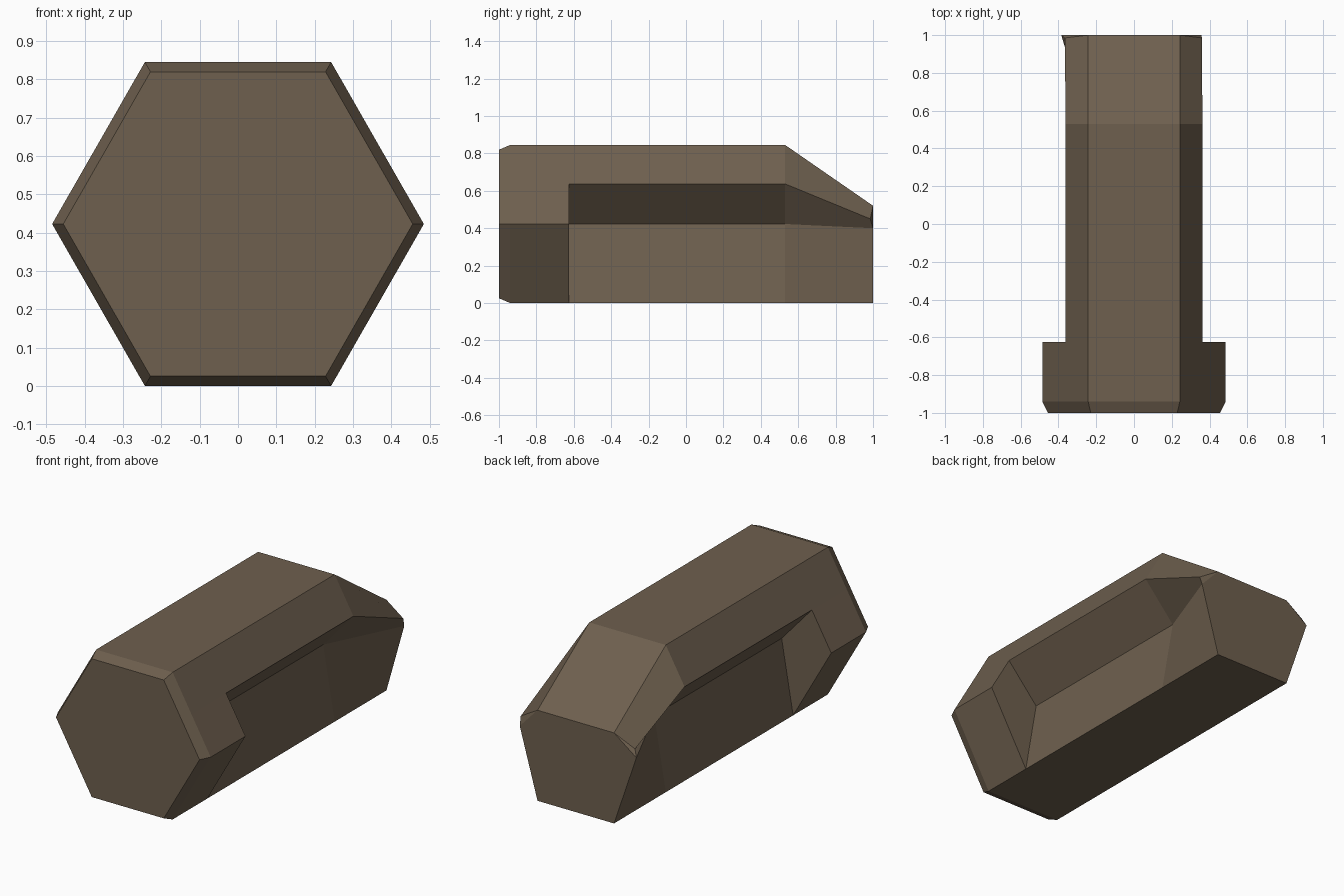
import bpy, bmesh

if "Cube" in bpy.data.objects:
    bpy.data.objects.remove(bpy.data.objects["Cube"])

# One flat colour for the whole part
mat = bpy.data.materials.new("dark_brown")
mat.diffuse_color = (0.156, 0.116, 0.077, 1)
mat.use_nodes = True
mat.node_tree.nodes["Principled BSDF"].inputs["Base Color"].default_value = mat.diffuse_color

MID = 0.4225                      # height of the hexagon's centre
HEX = [(0.243, 0.845), (0.362, 0.637), (0.485, MID), (0.243, 0.0)]
GROOVE = HEX[:2] + [(0.17, MID)] + HEX[3:]


def section(half, y, scale=1.0):
    """Closed section mirrored from its right half (top to bottom)."""
    pts = [(x * scale, y, MID + (z - MID) * scale) for x, z in half]
    return pts + [(-x, yy, z) for x, yy, z in reversed(pts)]


# Slanted back end, where the side grooves run out (slightly uneven left and right)
back = [(0.243, 1, 0.52), (0.36, 0.985, 0.45), (0.356, 1, 0.40), (0.243, 1, 0),
        (-0.243, 1, 0), (-0.385, 1, 0.415), (-0.366, 0.985, 0.455), (-0.243, 1, 0.52)]

rings = [
    section(HEX, -1.0, 0.94),     # chamfered front face
    section(HEX, -0.94),
    section(HEX, -0.625),         # end of the full hexagon
    section(GROOVE, -0.625),      # step into the side grooves
    section(GROOVE, 0.53),        # start of the slope
    back,
]

# Skin the sections
bm = bmesh.new()
loops = [[bm.verts.new(p) for p in ring] for ring in rings]
for a, b in zip(loops, loops[1:]):
    for i in range(8):
        j = (i + 1) % 8
        bm.faces.new((a[i], a[j], b[j], b[i]))
bm.faces.new(loops[0])
bm.faces.new(loops[-1])
bmesh.ops.remove_doubles(bm, verts=bm.verts[:], dist=0.0005)
bmesh.ops.triangulate(bm, faces=[f for f in bm.faces if len(f.verts) > 4])
bmesh.ops.recalc_face_normals(bm, faces=bm.faces[:])

mesh = bpy.data.meshes.new("grooved_hex_bar")
bm.to_mesh(mesh)
bm.free()
mesh.materials.append(mat)
obj = bpy.data.objects.new("grooved_hex_bar", mesh)
bpy.context.collection.objects.link(obj)
